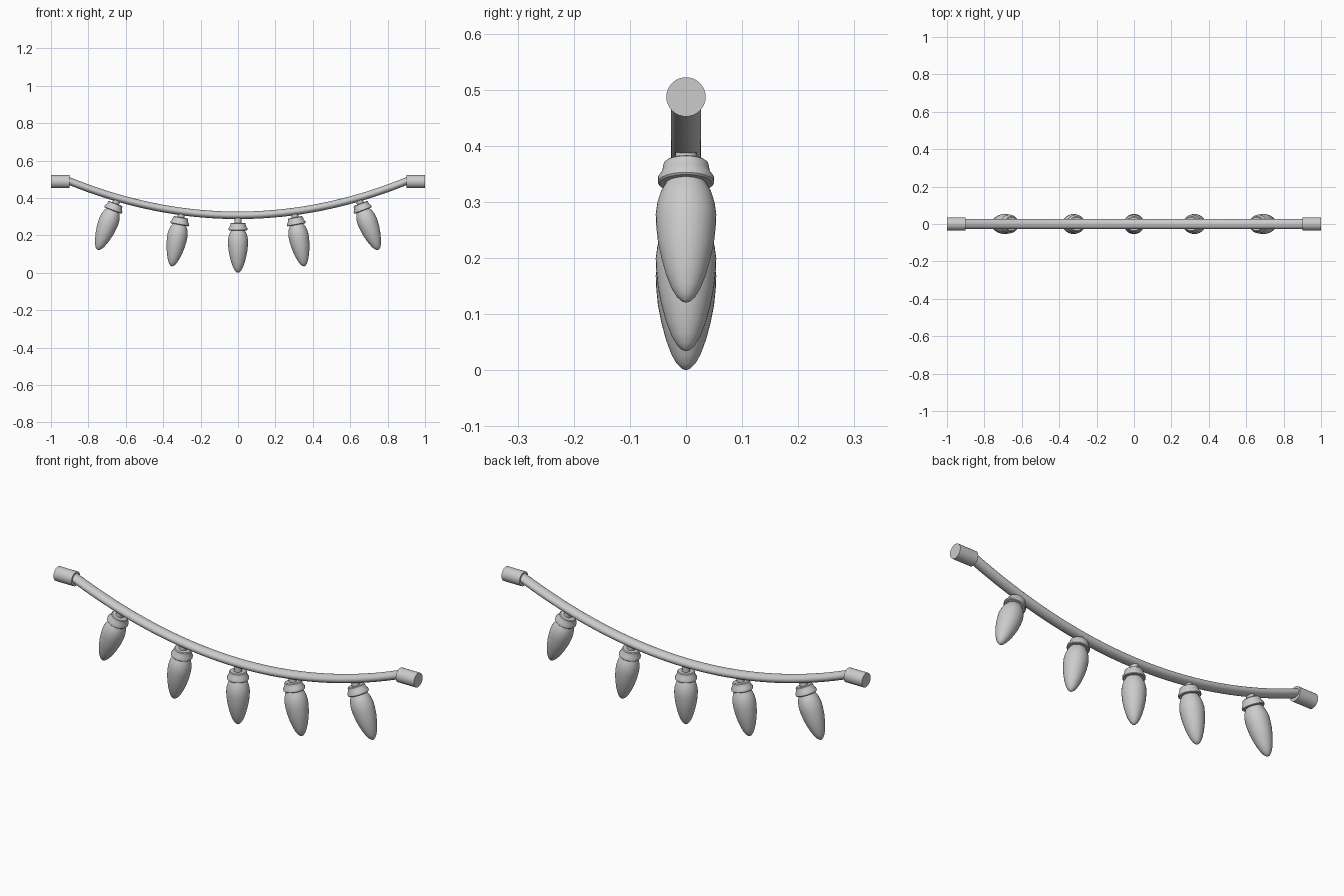
import bpy, bmesh, math
from mathutils import Matrix, Vector

if "Cube" in bpy.data.objects:
    bpy.data.objects.remove(bpy.data.objects["Cube"])

def finish(bm, name, angle=35):
    bmesh.ops.recalc_face_normals(bm, faces=bm.faces)
    me = bpy.data.meshes.new(name)
    bm.to_mesh(me)
    bm.free()
    ob = bpy.data.objects.new(name, me)
    bpy.context.collection.objects.link(ob)
    bpy.ops.object.select_all(action='DESELECT')
    ob.select_set(True)
    bpy.context.view_layer.objects.active = ob
    bpy.ops.object.shade_smooth_by_angle(angle=math.radians(angle))
    return ob

def loft(rings, name):
    """Skin a list of closed point rings and cap both ends."""
    bm = bmesh.new()
    loops = [[bm.verts.new(p) for p in r] for r in rings]
    n = len(rings[0])
    for a, b in zip(loops, loops[1:]):
        for i in range(n):
            bm.faces.new((a[i], a[(i + 1) % n], b[(i + 1) % n], b[i]))
    bm.faces.new(loops[0])
    bm.faces.new(loops[-1])
    return finish(bm, name)

def turned(profile, name, sides=32):
    """Solid of revolution around z from (radius, z) pairs."""
    return loft([[Vector((r * math.cos(2 * math.pi * i / sides),
                          r * math.sin(2 * math.pi * i / sides), z))
                  for i in range(sides)] for r, z in profile], name)

def wire_z(x):
    return 0.307 + 0.225 * x * x

# Sagging wire, slightly wider than tall
rings = []
for k in range(49):
    x = -0.92 + 1.84 * k / 48
    up = Vector((-0.45 * x, 0, 1)).normalized()
    c = Vector((x, 0, wire_z(x)))
    rings.append([c + Vector((0, 0.027 * math.cos(t), 0)) + up * 0.02 * math.sin(t)
                  for t in [2 * math.pi * i / 24 for i in range(24)]])
loft(rings, "wire")

# End caps
for s, side in ((-1, "left"), (1, "right")):
    cap = turned([(0.035, -0.05), (0.035, 0.05)], "end_cap_" + side)
    cap.matrix_world = Matrix.Translation((s * 0.95, 0, 0.487)) @ Matrix.Rotation(math.pi / 2, 4, 'Y')

# Bulbs: local z = 0 at the tip, placed by tip position and tilt
stem = [(0.019, 0.3), (0.019, 0.255)]
collar = [(0.036, 0.267), (0.040, 0.264), (0.043, 0.248), (0.050, 0.238),
          (0.050, 0.229), (0.047, 0.226), (0.034, 0.226)]
glass = [(0.030, 0.240), (0.035, 0.228), (0.045, 0.210), (0.051, 0.190),
         (0.054, 0.168), (0.053, 0.145), (0.050, 0.115), (0.044, 0.085),
         (0.036, 0.055), (0.026, 0.028), (0.017, 0.012), (0.008, 0.003), (0.001, 0.0)]
spots = [(-0.75, 0.121, 21), (-0.354, 0.034, 10.5), (0, 0, 0),
         (0.354, 0.034, -10.5), (0.75, 0.121, -21)]
for n, (x, z, tilt) in enumerate(spots, 1):
    place = Matrix.Translation((x, 0, z)) @ Matrix.Rotation(math.radians(tilt), 4, 'Y')
    for part, prof in (("stem", stem), ("collar", collar), ("bulb", glass)):
        turned(prof, f"{part}_{n}").matrix_world = place
